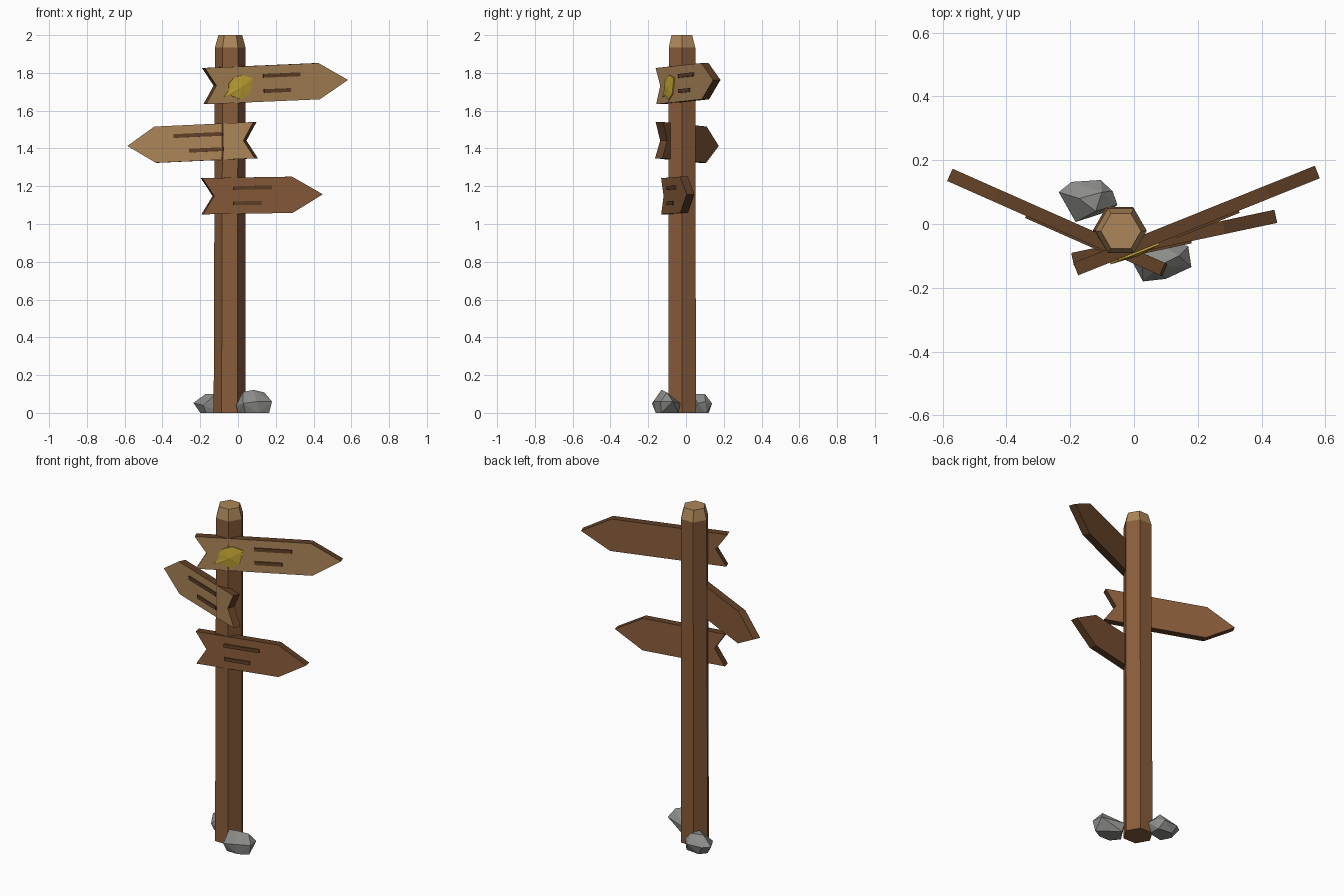
import bpy, bmesh
from math import cos, sin, pi, radians
from mathutils import Matrix, Vector

cube = bpy.data.objects.get("Cube")
if cube:
    bpy.data.objects.remove(cube, do_unlink=True)


def material(name, r, g, b):
    mat = bpy.data.materials.new(name)
    mat.use_nodes = True
    mat.diffuse_color = (r, g, b, 1)
    node = next(n for n in mat.node_tree.nodes if n.type == 'BSDF_PRINCIPLED')
    node.inputs["Base Color"].default_value = (r, g, b, 1)
    node.inputs["Roughness"].default_value = 0.9
    return mat


BROWN = material("brown wood", 0.25, 0.107, 0.043)
TAN = material("light cut wood", 0.42, 0.24, 0.10)
DARK = material("dark wood edge", 0.12, 0.052, 0.02)
YELLOW = material("yellow leaf", 0.55, 0.38, 0.035)
GREY = material("grey stone", 0.26, 0.26, 0.25)


def finish(name, bm, materials, matrix=Matrix(), rule=None):
    """Turn a bmesh into an object, choosing face materials by a rule."""
    bmesh.ops.recalc_face_normals(bm, faces=bm.faces)
    bm.normal_update()
    if rule:
        for face in bm.faces:
            face.material_index = rule(face)
    mesh = bpy.data.meshes.new(name)
    bm.to_mesh(mesh)
    bm.free()
    for mat in materials:
        mesh.materials.append(mat)
    obj = bpy.data.objects.new(name, mesh)
    bpy.context.collection.objects.link(obj)
    obj.matrix_world = matrix
    return obj


def loft(rings):
    """Closed skin through rings that have equal point counts."""
    bm = bmesh.new()
    loops = [[bm.verts.new(p) for p in ring] for ring in rings]
    count = len(loops[0])
    for low, high in zip(loops, loops[1:]):
        for i in range(count):
            j = (i + 1) % count
            bm.faces.new((low[i], low[j], high[j], high[i]))
    bm.faces.new(loops[0])
    bm.faces.new(loops[-1])
    return bm


def prism(profile, back, front):
    return loft([[(u, y, v) for u, v in profile] for y in (back, front)])


def hexagon(x, y, z, radius):
    return [(x + radius * cos(i * pi / 3), y + radius * sin(i * pi / 3), z) for i in range(6)]


# Six-sided post with a pale, tapered cap
CAP = 1.935
post = loft([hexagon(-0.045, -0.02, 0, 0.084), hexagon(-0.041, -0.021, CAP, 0.081),
             hexagon(-0.041, -0.022, 2, 0.063)])
finish("post", post, [BROWN, TAN], rule=lambda f: int(f.calc_center_median().z > CAP))

HALF = 0.021


def board(name, start, yaw, tilt, shoulder, length, side, front_mat, bars):
    """Arrow board running from its notched end to its tip; side is the local y of the front."""
    h, notch = 0.096, 0.062
    place = (Matrix.Translation(start) @ Matrix.Rotation(radians(yaw), 4, 'Z')
             @ Matrix.Rotation(radians(-tilt), 4, 'Y'))
    outline = [(0, h), (shoulder, h), (length, 0), (shoulder, -h), (0, -h), (notch, 0)]

    def rule(face):
        if abs(face.normal.y) < 0.5:
            return 1
        return 2 if face.normal.y * side > 0 else 0

    finish(name, prism(outline, -HALF, HALF), [BROWN, DARK, front_mat], place, rule)
    # Two raised bars standing in for writing
    first, ends = bars
    for end, v, label in zip(ends, (0.041, -0.04), ("upper", "lower")):
        t = 0.01
        bar = [(first, v - t), (end, v - t), (end, v + t), (first, v + t)]
        finish(f"{name}_{label}_bar", prism(bar, side * (HALF - 0.002), side * (HALF + 0.007)),
               [DARK], place)
    return place


top_place = board("top_board", (-0.179, -0.14, 1.73), 21.9, 2.3, 0.648, 0.813, -1, TAN,
                  (0.33, (0.54, 0.484)))
board("middle_board", (0.093, -0.143, 1.444), 156.1, -2.4, 0.573, 0.734, 1, TAN,
      (0.178, (0.461, 0.376)))
board("bottom_board", (-0.191, -0.111, 1.147), 12, 0.9, 0.485, 0.65, -1, BROWN,
      (0.167, (0.375, 0.318)))

# Leaf lying on the top board, raised along its middle
leaf_outline = [(0.101, -0.062), (0.141, -0.056), (0.193, -0.077), (0.245, -0.051), (0.27, 0.031),
                (0.21, 0.05), (0.159, 0.036), (0.13, 0.006), (0.128, -0.03)]
leaf = prism(leaf_outline, -HALF, -HALF - 0.006)
front = min(leaf.faces, key=lambda f: f.calc_center_median().y)
bmesh.ops.poke(leaf, faces=[front])
leaf.verts.ensure_lookup_table()
leaf.verts[-1].co = Vector((0.195, -HALF - 0.014, -0.015))
finish("leaf", leaf, [YELLOW], top_place)


def rock(name, points):
    bm = bmesh.new()
    for p in points:
        bm.verts.new(p)
    hull = bmesh.ops.convex_hull(bm, input=bm.verts)
    loose = {v for v in hull["geom_interior"] + hull["geom_unused"]
             if isinstance(v, bmesh.types.BMVert)}
    bmesh.ops.delete(bm, geom=list(loose), context='VERTS')
    bmesh.ops.dissolve_limit(bm, angle_limit=radians(4), verts=bm.verts, edges=bm.edges)
    finish(name, bm, [GREY])


# Stones at the foot of the post
rock("front_rock", [
    (0, -0.11, 0), (0.04, -0.16, 0), (0.11, -0.16, 0), (0.165, -0.13, 0), (0.05, -0.04, 0),
    (0.028, -0.18, 0.05), (0.1, -0.172, 0.06), (0.18, -0.135, 0.06), (0.17, -0.07, 0.06),
    (-0.01, -0.11, 0.04), (0.04, -0.03, 0.05),
    (0.025, -0.12, 0.11), (0.08, -0.13, 0.122), (0.14, -0.1, 0.108)])
rock("back_rock", [
    (-0.2, 0.08, 0), (-0.17, 0.02, 0), (-0.08, 0.04, 0), (-0.08, 0.11, 0), (-0.17, 0.12, 0),
    (-0.236, 0.1, 0.053), (-0.183, 0.006, 0.04), (-0.196, 0.132, 0.05), (-0.105, 0.138, 0.05),
    (-0.052, 0.06, 0.05), (-0.067, 0.103, 0.06),
    (-0.172, 0.08, 0.1), (-0.12, 0.04, 0.1), (-0.1, 0.1, 0.1)])
